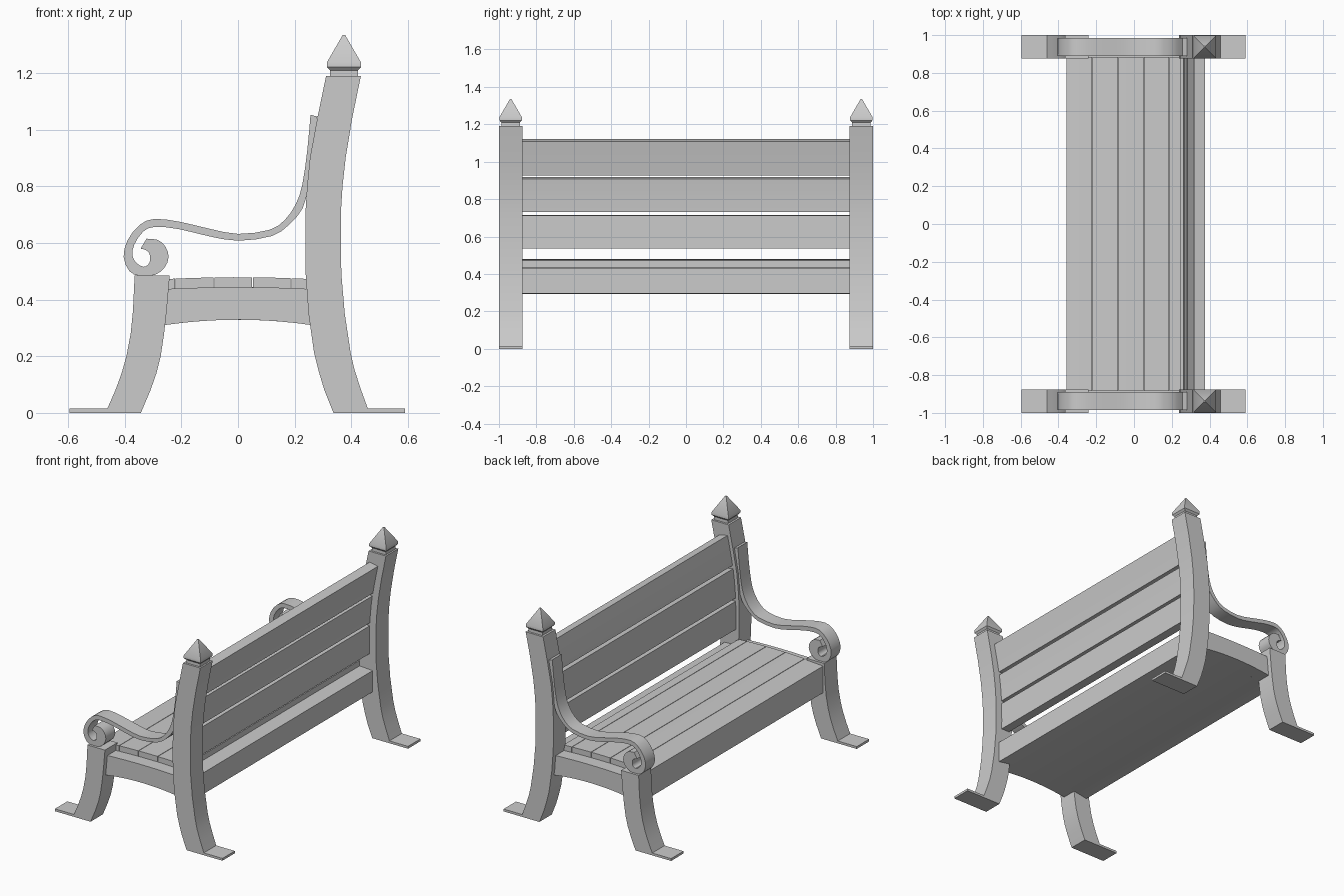
import bpy, bmesh, math

if "Cube" in bpy.data.objects:
    bpy.data.objects.remove(bpy.data.objects["Cube"])


def finish(name, bm, mirror):
    bmesh.ops.recalc_face_normals(bm, faces=bm.faces)
    me = bpy.data.meshes.new(name)
    bm.to_mesh(me)
    bm.free()
    ob = bpy.data.objects.new(name, me)
    bpy.context.collection.objects.link(ob)
    bpy.ops.object.select_all(action='DESELECT')
    ob.select_set(True)
    bpy.context.view_layer.objects.active = ob
    bpy.ops.object.shade_smooth_by_angle(angle=math.radians(30))
    if mirror:
        ob.modifiers.new("mirror", 'MIRROR').use_axis = (False, True, False)
    return ob


def loft(name, rings, mirror=False):
    """Skin a row of four-cornered sections and cap both ends."""
    bm = bmesh.new()
    rings = [[bm.verts.new(p) for p in r] for r in rings]
    for a, b in zip(rings, rings[1:]):
        for i in range(4):
            j = (i + 1) % 4
            bm.faces.new((a[i], a[j], b[j], b[i]))
    bm.faces.new(rings[0])
    bm.faces.new(rings[-1])
    return finish(name, bm, mirror)


def ribbon(name, pairs, y0, y1, mirror=False):
    """Profile strip in xz (x, z, x, z per row), given depth along y."""
    return loft(name, [[(a, y0, b), (c, y0, d), (c, y1, d), (a, y1, b)]
                       for a, b, c, d in pairs], mirror)


def refine(rows):
    """Insert one smooth midpoint between neighbouring rows."""
    out = [rows[0]]
    for i in range(len(rows) - 1):
        p, q = rows[i], rows[i + 1]
        o, r = rows[max(i - 1, 0)], rows[min(i + 2, len(rows) - 1)]
        out.append(tuple((9 * (b + c) - a - d) / 16 for a, b, c, d in zip(o, p, q, r)))
        out.append(q)
    return out


# Curved legs: height, front x, rear x
FRONT = [(0, -.468, -.343), (.08, -.433, -.309), (.14, -.411, -.288), (.2, -.394, -.273),
         (.28, -.379, -.261), (.36, -.371, -.252), (.485, -.365, -.241)]
BACK = [(0, .337, .464), (.08, .305, .435), (.15, .284, .412), (.21, .269, .398),
        (.35, .249, .377), (.49, .239, .365), (.6, .238, .363), (.72, .239, .364),
        (.8, .244, .369), (.9, .254, .38), (1.04, .28, .403), (1.19, .311, .434)]
ribbon("front_leg", [(a, z, b, z) for z, a, b in FRONT], .875, 1, True)
ribbon("back_post", [(a, z, b, z) for z, a, b in BACK], .875, 1, True)
ribbon("front_foot", [(-.595, 0, -.595, .015), (-.36, 0, -.36, .015)], .875, 1, True)
ribbon("back_foot", [(.36, 0, .36, .015), (.59, 0, .59, .015)], .875, 1, True)

# Post finials
loft("finial", [[(.374 + sx * h, .9375 + sy * h, z)
                 for sx, sy in ((-1, -1), (1, -1), (1, 1), (-1, 1))]
                for z, h in ((1.185, .05), (1.209, .049), (1.221, .06),
                             (1.238, .06), (1.335, .004))], True)

# Scrolled armrests: outer x, z then inner x, z
ARM = [(.256, 1.053, .28, 1.046), (.245, .93, .265, .92), (.227, .805, .248, .8),
       (.203, .735, .228, .722), (.164, .68, .18, .664), (.11, .646, .118, .624),
       (0, .632, 0, .608), (-.1, .65, -.104, .624), (-.206, .675, -.208, .649),
       (-.295, .685, -.293, .657), (-.347, .664, -.335, .64), (-.39, .61, -.366, .595),
       (-.404, .55, -.373, .555), (-.383, .5, -.357, .528), (-.347, .484, -.333, .516),
       (-.295, .487, -.318, .523), (-.26, .512, -.311, .536), (-.245, .55, -.311, .55),
       (-.256, .587, -.313, .563), (-.284, .611, -.325, .575), (-.323, .615, -.344, .58)]
ribbon("armrest", refine(ARM), .89, .985, True)


# Arched seat base and side rails
def bottom(x):
    return .329 - .28 * x * x


def top(x):
    return .444 - .1 * x * x


def arch(x0, x1, n):
    xs = [x0 + (x1 - x0) * i / n for i in range(n + 1)]
    return [(x, bottom(x), x, top(x)) for x in xs]


ribbon("seat_base", arch(-.355, .34, 12), -.878, .878)
ribbon("side_rail", arch(-.26, .27, 8), .87, .97, True)

# Seat slats
edges = [-.357, -.22, -.083, .053, .189, .25]
for i, (a, b) in enumerate(zip(edges, edges[1:])):
    b -= .003
    ribbon(f"seat_slat_{i + 1}", [(x, top(x) - .004, x, top(x) + .035)
                                  for x in (a, (a + b) / 2, b)], -.885, .885)


# Back slats follow the front curve of the posts
def post_front(z):
    for (z0, a, _), (z1, b, _) in zip(BACK, BACK[1:]):
        if z0 <= z <= z1:
            return a + (b - a) * (z - z0) / (z1 - z0)


def slat_row(z):
    slope = (post_front(z + .04) - post_front(z - .04)) / .08
    x = post_front(z) + .022
    return x, z, x + .058, z - .058 * slope


for i, (z0, z1) in enumerate([(.535, .715), (.735, .918), (.938, 1.121)]):
    ribbon(f"back_slat_{i + 1}", [slat_row(z0 + (z1 - z0) * k / 3) for k in range(4)],
           -.878, .878)
